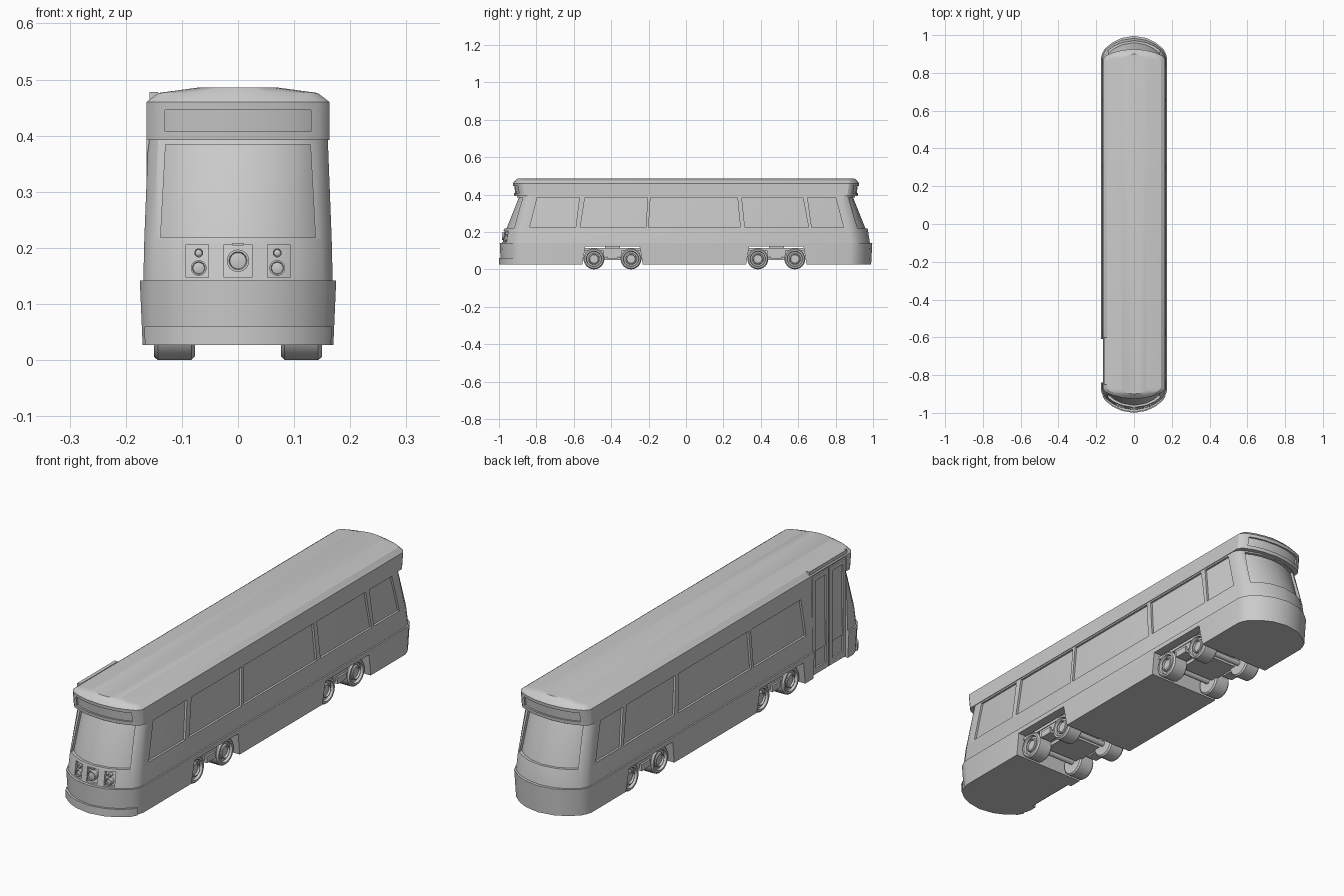
import bpy, bmesh, math
from mathutils import Matrix, Vector

if "Cube" in bpy.data.objects:
    bpy.data.objects.remove(bpy.data.objects["Cube"])

# Nose outline: (fraction of half width, fraction of nose depth)
NOSE = [(1, 1), (.965, .82), (.89, .6), (.65, .3), (.38, .1), (0, 0)]


def finish(bm, name, smooth=True):
    bmesh.ops.recalc_face_normals(bm, faces=bm.faces)
    me = bpy.data.meshes.new(name)
    bm.to_mesh(me)
    bm.free()
    ob = bpy.data.objects.new(name, me)
    bpy.context.collection.objects.link(ob)
    if smooth:
        shade(ob)
    return ob


def select(ob):
    bpy.ops.object.select_all(action='DESELECT')
    ob.select_set(True)
    bpy.context.view_layer.objects.active = ob


def shade(ob):
    select(ob)
    bpy.ops.object.shade_smooth_by_angle(angle=math.radians(25))


def outline(w, length, d):
    q = [(w * a, length - d * b) for a, b in NOSE]
    end = q + [(-x, y) for x, y in reversed(q[:-1])]
    return end + [(-x, -y) for x, y in end]


def loft(name, rings, cut_y=None):
    """Stack of rounded plan outlines: (z, half width, half length, nose depth)."""
    bm = bmesh.new()
    loops = [[bm.verts.new((x, y, z)) for x, y in outline(w, l, d)] for z, w, l, d in rings]
    n = len(loops[0])
    for a, b in zip(loops, loops[1:]):
        for i in range(n):
            bm.faces.new((a[i], a[(i + 1) % n], b[(i + 1) % n], b[i]))
    bm.faces.new(loops[0][::-1])
    bm.faces.new(loops[-1])
    if cut_y is not None:
        bmesh.ops.bisect_plane(bm, geom=bm.verts[:] + bm.edges[:] + bm.faces[:],
                               plane_co=(0, cut_y, 0), plane_no=(0, 1, 0), clear_outer=True)
        bmesh.ops.holes_fill(bm, edges=[e for e in bm.edges if e.is_boundary])
    return finish(bm, name)


def prism(bm, pts, axis, lo, hi):
    """Extrude a side (y,z) or front (x,z) polygon between lo and hi."""
    def co(p, t):
        return (t, p[0], p[1]) if axis == 'x' else (p[0], t, p[1])
    a = [bm.verts.new(co(p, lo)) for p in pts]
    b = [bm.verts.new(co(p, hi)) for p in pts]
    bm.faces.new(a[::-1])
    bm.faces.new(b)
    for i in range(len(a)):
        j = (i + 1) % len(a)
        bm.faces.new((a[i], a[j], b[j], b[i]))


def rect(u0, u1, v0, v1):
    return [(u0, v0), (u1, v0), (u1, v1), (u0, v1)]


def carve(ob, shapes):
    bm = bmesh.new()
    for s in shapes:
        prism(bm, *s)
    cutter = finish(bm, "cutter", False)
    cutter.hide_render = True
    mod = ob.modifiers.new("cut", 'BOOLEAN')
    mod.operation, mod.solver, mod.object = 'DIFFERENCE', 'EXACT', cutter
    select(ob)
    bpy.ops.object.modifier_apply(modifier="cut")
    bpy.data.objects.remove(cutter)
    shade(ob)


def solid(name, shapes):
    bm = bmesh.new()
    for s in shapes:
        prism(bm, *s)
    return finish(bm, name)


def lathe(name, profile, loc, axis, flip=1, n=24):
    """Revolve (radius, distance) profile about x or y."""
    bm = bmesh.new()
    vs = [bm.verts.new((r, 0, h * flip)) for r, h in profile]
    es = [bm.edges.new(e) for e in zip(vs, vs[1:])]
    bmesh.ops.spin(bm, geom=vs + es, cent=(0, 0, 0), axis=(0, 0, 1),
                   angle=math.tau, steps=n, use_duplicate=False)
    bmesh.ops.remove_doubles(bm, verts=bm.verts, dist=1e-5)
    rot = Matrix.Rotation(math.pi / 2, 4, 'Y' if axis == 'x' else 'X')
    bm.transform(Matrix.Translation(Vector(loc)) @ rot)
    return finish(bm, name)


# Main shells, and slightly smaller inner shells that show in the openings
BODY = [(.13, .169, .985, .1), (.215, .167, .972, .1), (.395, .160, .90, .065)]
ROOF = [(.392, .163, .918, .055), (.46, .163, .926, .055),
        (.476, .142, .912, .045), (.486, .068, .9, .03)]
body = loft("body", BODY)
loft("glass", [(z, w - .009, l - .011, d) for z, w, l, d in BODY])
roof = loft("roof", ROOF)
loft("sign_panel", [(z, w - .006, l - .006, d) for z, w, l, d in
                    [(.396, .163, .918, .055), (.455, .163, .925, .055)]])
skirt = loft("skirt", [(.027, .17, .99, .115), (.142, .175, .996, .115)])
loft("front_bumper", [(.027, .172, 1.0, .11), (.06, .173, 1.0, .11)], cut_y=-.91)

# Side windows: bottom start, bottom end, top end, top start
WINDOWS = [(-.835, -.59, -.57, -.795), (-.565, -.215, -.205, -.54), (-.2, .29, .275, -.19),
           (.315, .655, .625, .298), (.672, .842, .8, .65)]
cuts = []
for side in (1, -1):
    for i, (a, b, c, d) in enumerate(WINDOWS):
        if side == 1 or i > 0:
            poly = [(a, .225), (b, .225), (c, .385), (d, .385)]
            cuts.append((poly, 'x', *sorted((side * .14, side * .2))))
# End windows
for side in (1, -1):
    cuts.append(([(-.138, .218), (.138, .218), (.129, .384), (-.129, .384)], 'y',
                 *sorted((side * .8, side * 1.1))))
# Lamp niches
for x, h in ((-.073, .02), (0, .025), (.073, .02)):
    cuts.append((rect(x - h, x + h, .147, .206), 'y', -1.1, -.85))
carve(body, cuts)
DOOR = (-.84, -.61)
door_cut = (rect(*DOOR, .0, .455), 'x', -.25, -.153)
carve(body, [door_cut])

# Sign recesses in both roof ends
carve(roof, [(rect(-.13, .13, .407, .446), 'y', *sorted((s * .85, s * 1.0))) for s in (1, -1)])
carve(roof, [door_cut])

# Bogie openings run right through the skirt
BOGIES = (-.393, .483)
carve(skirt, [([(c - .17, -.02), (c + .17, -.02), (c + .145, .122), (c - .145, .122)],
               'x', -.3, .3) for c in BOGIES] + [door_cut])

# Double door: raised stiles and rails around recessed panels
door = [(rect(*DOOR, .03, .455), 'x', -.156, -.145)]
mid = sum(DOOR) / 2
for a, b in ((DOOR[0] + .004, mid - .003), (mid + .003, DOOR[1] - .004)):
    for y0, y1 in ((a, a + .018), (b - .018, b)):
        door.append((rect(y0, y1, .035, .45), 'x', -.163, -.15))
    for z0, z1 in ((.035, .06), (.43, .45)):
        door.append((rect(a + .018, b - .018, z0, z1), 'x', -.163, -.15))
solid("double_door", door)
solid("door_header", [(rect(DOOR[0] - .01, DOOR[1] + .01, .455, .478), 'x', -.158, -.143)])

# Front lamps
def lamp(name, x, z, r, front):
    lathe(name, [(0, .0), (r, .0), (r, .045), (r * .8, .045), (r * .72, .04), (0, .043)],
          (x, front + .045, z), 'y')


lamp("centre_headlamp", 0, .177, .02, -.984)
for s in (1, -1):
    lamp("lower_headlamp", s * .07, .164, .014, -.968)
    lamp("upper_headlamp", s * .07, .191, .008, -.964)
solid("lamp_cap", [(rect(-.01, .01, .204, .209), 'y', -.979, -.95)])

# Bogies
WHEEL = [(0, 0), (.05, 0), (.056, .006), (.056, .066), (.05, .073), (.042, .073), (.039, .062),
         (.031, .062), (.029, .07), (.024, .072), (.022, .064), (0, .064)]
for c in BOGIES:
    for dy in (-.099, .099):
        for s in (1, -1):
            lathe("wheel", WHEEL, (s * .077, c + dy, .056), 'x', s)
        lathe("axle", [(0, -.08), (.012, -.08), (.012, .08), (0, .08)], (0, c + dy, .056), 'x', n=12)
    parts = [(rect(c - .075, c + .075, .05, .065), 'x', -.085, .085),
             (rect(c - .15, c + .15, .085, .1), 'x', -.07, .07)]
    for s in (1, -1):
        lo, hi = sorted((s * .1, s * .142))
        parts += [(rect(c - .05, c + .05, .07, .1), 'x', lo, hi),
                  (rect(c - .03, c + .03, .058, .085), 'x', *sorted((s * .1, s * .15))),
                  (rect(c - .04, c + .04, .1, .125), 'x', *sorted((s * .11, s * .135))),
                  (rect(c - .15, c + .15, .1, .113), 'x', *sorted((s * .08, s * .145)))]
    solid("bogie_frame", parts)
